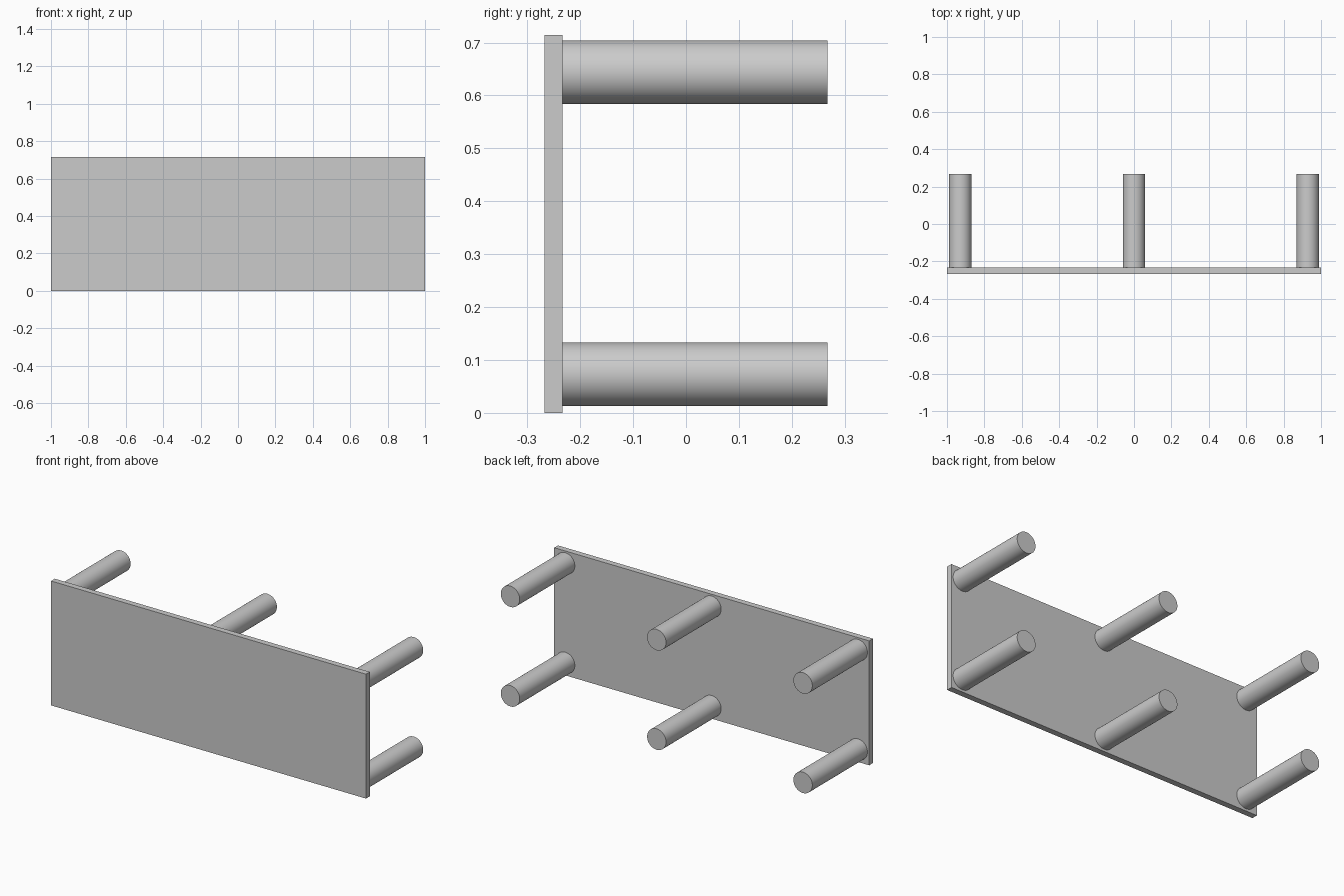
import bpy
from math import pi

cube = bpy.data.objects.get("Cube")
if cube:
    bpy.data.objects.remove(cube, do_unlink=True)

# Single plain grey
grey = bpy.data.materials.new("plain grey")
grey.use_nodes = True
colour = (0.6, 0.6, 0.6, 1)
grey.diffuse_color = colour
grey.node_tree.nodes["Principled BSDF"].inputs["Base Color"].default_value = colour

HEIGHT, THICK, DEPTH = 0.714, 0.034, 0.534
RADIUS, LEG_LENGTH = 0.06, 0.5
FRONT = -DEPTH / 2
BACK = FRONT + THICK

# Upright rectangular panel
bpy.ops.mesh.primitive_cube_add(size=1, location=(0, FRONT + THICK / 2, HEIGHT / 2))
panel = bpy.context.object
panel.name = "panel"
panel.scale = (2, THICK, HEIGHT)
bpy.ops.object.transform_apply(location=False, rotation=False, scale=True)
panel.data.materials.append(grey)


def add_leg(name, x, z):
    bpy.ops.mesh.primitive_cylinder_add(
        vertices=64, radius=RADIUS, depth=LEG_LENGTH,
        location=(x, BACK + LEG_LENGTH / 2, z), rotation=(pi / 2, 0, 0))
    leg = bpy.context.object
    leg.name = name
    leg.data.materials.append(grey)
    bpy.ops.object.shade_smooth_by_angle(angle=pi / 6)


# Two rows of three round legs behind the panel
for row, z in (("lower", 0.073), ("upper", 0.644)):
    for side, x in (("right", -0.929), ("middle", 0), ("left", 0.929)):
        add_leg(f"{row}_{side}_leg", x, z)
